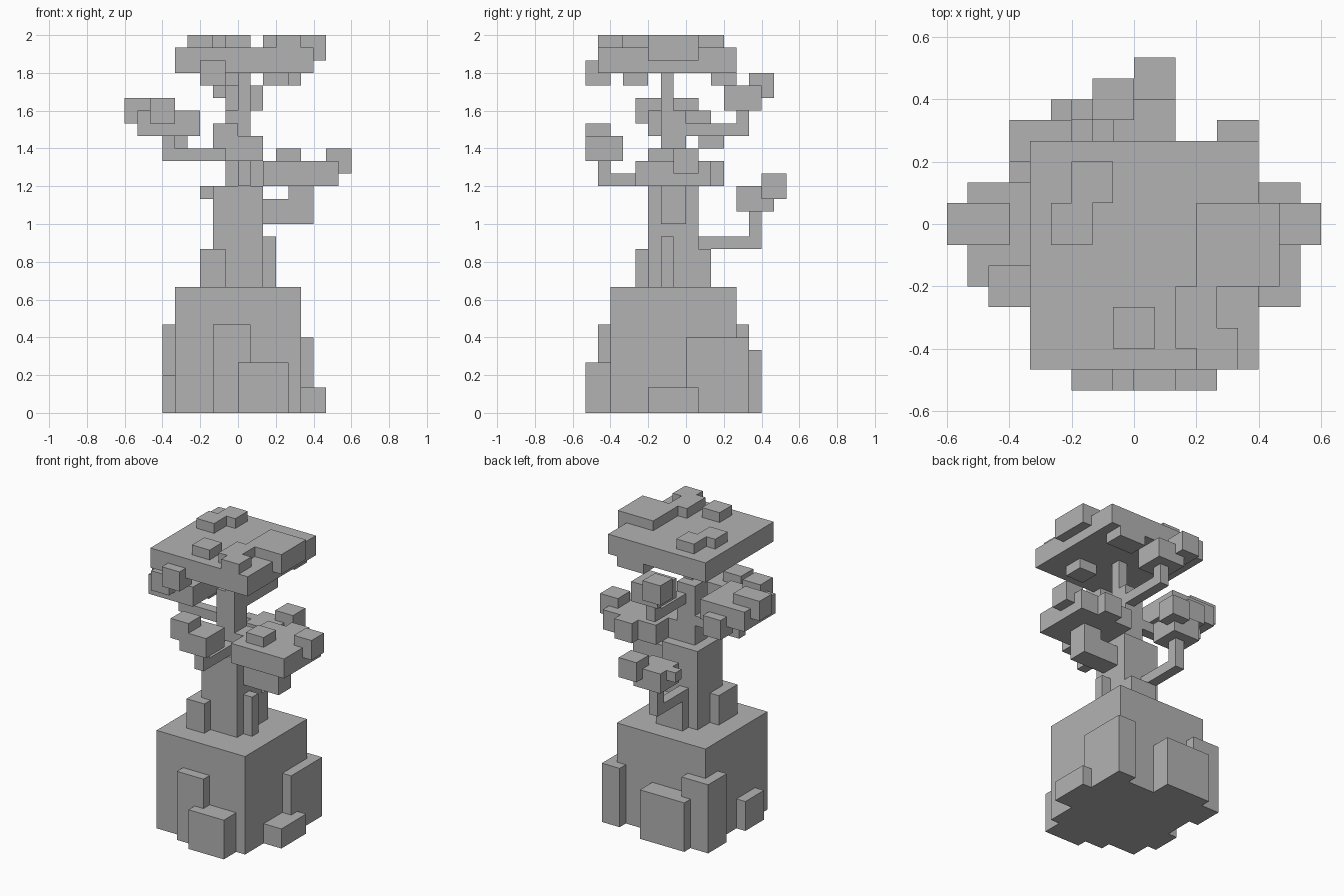
import bpy
import bmesh
from mathutils import Matrix, Vector

old = bpy.data.objects.get("Cube")
if old:
    bpy.data.objects.remove(old, do_unlink=True)

UNIT = 1 / 15  # edge length of one block

grey = bpy.data.materials.new("plain grey")
grey.use_nodes = True
colour = (0.45, 0.45, 0.45, 1)
grey.diffuse_color = colour
grey.node_tree.nodes["Principled BSDF"].inputs["Base Color"].default_value = colour


def blocks(name, *boxes):
    """One object made of boxes, each given as x, y and z ranges in blocks."""
    bm = bmesh.new()
    for ranges in boxes:
        centre = Vector([(low + high) / 2 for low, high in ranges])
        size = Vector([high - low for low, high in ranges])
        place = Matrix.Translation(centre * UNIT) @ Matrix.Diagonal((*(size * UNIT), 1))
        bmesh.ops.create_cube(bm, size=1, matrix=place)
    mesh = bpy.data.meshes.new(name)
    bm.to_mesh(mesh)
    bm.free()
    mesh.materials.append(grey)
    obj = bpy.data.objects.new(name, mesh)
    bpy.context.scene.collection.objects.link(obj)
    return obj


# Pedestal and the slabs leaning on its sides
blocks("pedestal", ((-5, 5), (-6, 4), (0, 10)))
blocks("front_slabs",
       ((-2, 1), (-7, -6), (0, 7)),
       ((0, 4), (-8, -6), (0, 4)))
blocks("left_slabs",
       ((4, 6), (0, 5), (0, 6)),
       ((5, 7), (-3, 1), (0, 2)))
blocks("back_slab", ((-4, 1), (4, 6), (0, 5)))
blocks("right_slabs",
       ((-6, -3), (2, 5), (0, 7)),
       ((-6, -5), (-4, -1), (0, 3)))

# Trunk, narrowing in three steps, with roots
blocks("lower_trunk", ((-2, 2), (-3, 1), (10, 18)))
blocks("middle_trunk", ((-1, 1), (-2, 0), (18, 24)))
blocks("upper_trunk", ((0, 1), (-2, -1), (24, 27)))
blocks("roots",
       ((-3, -1), (-4, -1), (10, 13)),
       ((2, 3), (-2, -1), (10, 14)),
       ((-1, 2), (1, 2), (10, 13)))

# Front branch and leaves
blocks("front_branch",
       ((0, 1), (-7, -2), (18, 19)),
       ((0, 1), (-7, -6), (18, 20)))
blocks("front_leaves",
       ((-1, 2), (-8, -5), (20, 22)),
       ((-2, 0), (-8, -6), (21, 23)))

# Left branch and leaves
blocks("left_branch",
       ((2, 6), (-2, 0), (15, 17)),
       ((4, 6), (-2, 0), (15, 18)),
       ((1, 2), (-2, 0), (18, 20)))
blocks("left_leaves",
       ((2, 8), (-4, 2), (18, 20)),
       ((7, 9), (-1, 1), (19, 21)),
       ((3, 5), (-3, -1), (19, 21)),
       ((4, 6), (1, 3), (18, 20)))

# Right branch and leaves
blocks("right_branch",
       ((-6, -1), (-1, 0), (20, 21)),
       ((-6, -5), (-1, 0), (20, 22)))
blocks("right_leaves",
       ((-8, -3), (-3, 2), (22, 24)),
       ((-9, -6), (-1, 1), (23, 25)),
       ((-7, -5), (-4, -2), (23, 25)),
       ((-6, -4), (1, 3), (21, 23)))

# Low back branch and leaves
blocks("low_back_branch",
       ((-1, 0), (1, 6), (13, 14)),
       ((-1, 0), (5, 6), (13, 16)))
blocks("low_back_leaves",
       ((-2, 1), (4, 7), (16, 18)),
       ((0, 2), (6, 8), (17, 19)),
       ((-3, -2), (5, 6), (17, 18)))

# High back branch and leaves
blocks("high_back_branch",
       ((0, 1), (0, 5), (22, 23)),
       ((0, 1), (4, 5), (22, 24)))
blocks("high_back_leaves",
       ((-1, 2), (3, 6), (24, 26)),
       ((-2, 0), (5, 7), (25, 27)))

# Crown slab with leaf blocks above and below
blocks("crown", ((-5, 6), (-7, 4), (27, 29)))
blocks("crown_top_leaves",
       ((3, 7), (-3, 1), (28, 30)),
       ((2, 4), (-6, -3), (28, 30)),
       ((3, 5), (-7, -5), (28, 30)),
       ((-3, -1), (1, 3), (28, 30)),
       ((-4, -2), (-1, 1), (28, 30)),
       ((-1, 1), (-6, -4), (28, 30)))
blocks("crown_lower_leaves",
       ((-3, -1), (-8, -6), (26, 28)),
       ((2, 4), (-5, -3), (26, 28)),
       ((2, 5), (2, 4), (26, 28)))
